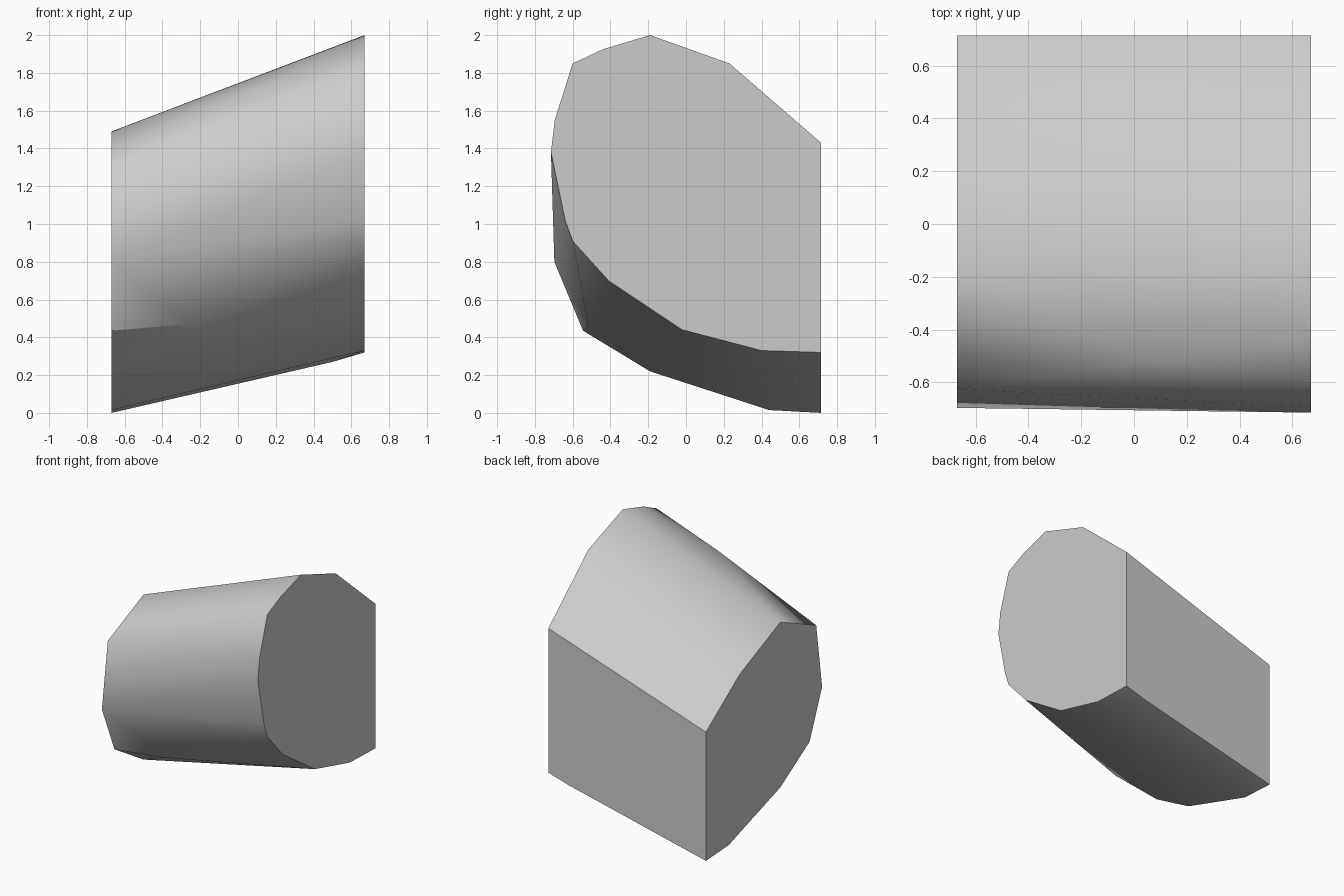
import bpy
import bmesh
import math

cube = bpy.data.objects.get("Cube")
if cube:
    bpy.data.objects.remove(cube, do_unlink=True)

# One plain grey
grey = bpy.data.materials.new("stone grey")
grey.use_nodes = True
colour = (0.6, 0.6, 0.6, 1)
grey.diffuse_color = colour
grey.node_tree.nodes["Principled BSDF"].inputs["Base Color"].default_value = colour

HALF = 0.67

# End outlines as (y, z), from the upper back corner round the front
left_end = [(0.715, 1.43), (0.23, 1.85), (-0.19, 2.0), (-0.44, 1.925),
            (-0.6, 1.85), (-0.695, 1.55), (-0.715, 1.38), (-0.64, 1.02),
            (-0.6, 0.91), (-0.41, 0.7), (-0.02, 0.44), (0.4, 0.33), (0.715, 0.32)]
right_end = [(0.715, 0.99), (0.3, 1.28), (-0.19, 1.49), (-0.625, 1.3),
             (-0.697, 0.8), (-0.545, 0.435), (-0.19, 0.22), (0.44, 0.015), (0.715, 0)]

# Corners along the length: upper front, lower front, lower back
middle = [(0.08, -0.52, 1.705), (-0.26, -0.52, 0.47), (0.5, 0.715, 0.27)]

# Convex block stretched over both ends
bm = bmesh.new()
points = [(HALF, y, z) for y, z in left_end]
points += [(-HALF, y, z) for y, z in right_end] + middle
for p in points:
    bm.verts.new(p)
bmesh.ops.convex_hull(bm, input=bm.verts[:])
bmesh.ops.dissolve_limit(bm, angle_limit=math.radians(0.5),
                         verts=bm.verts[:], edges=bm.edges[:])
bmesh.ops.recalc_face_normals(bm, faces=bm.faces[:])

mesh = bpy.data.meshes.new("slanted_block")
bm.to_mesh(mesh)
bm.free()
mesh.materials.append(grey)
block = bpy.data.objects.new("slanted_block", mesh)
bpy.context.collection.objects.link(block)

# Smooth the rounded front, keep the ends and back crisp
bpy.ops.object.select_all(action="DESELECT")
block.select_set(True)
bpy.context.view_layer.objects.active = block
bpy.ops.object.shade_smooth_by_angle(angle=math.radians(30))
